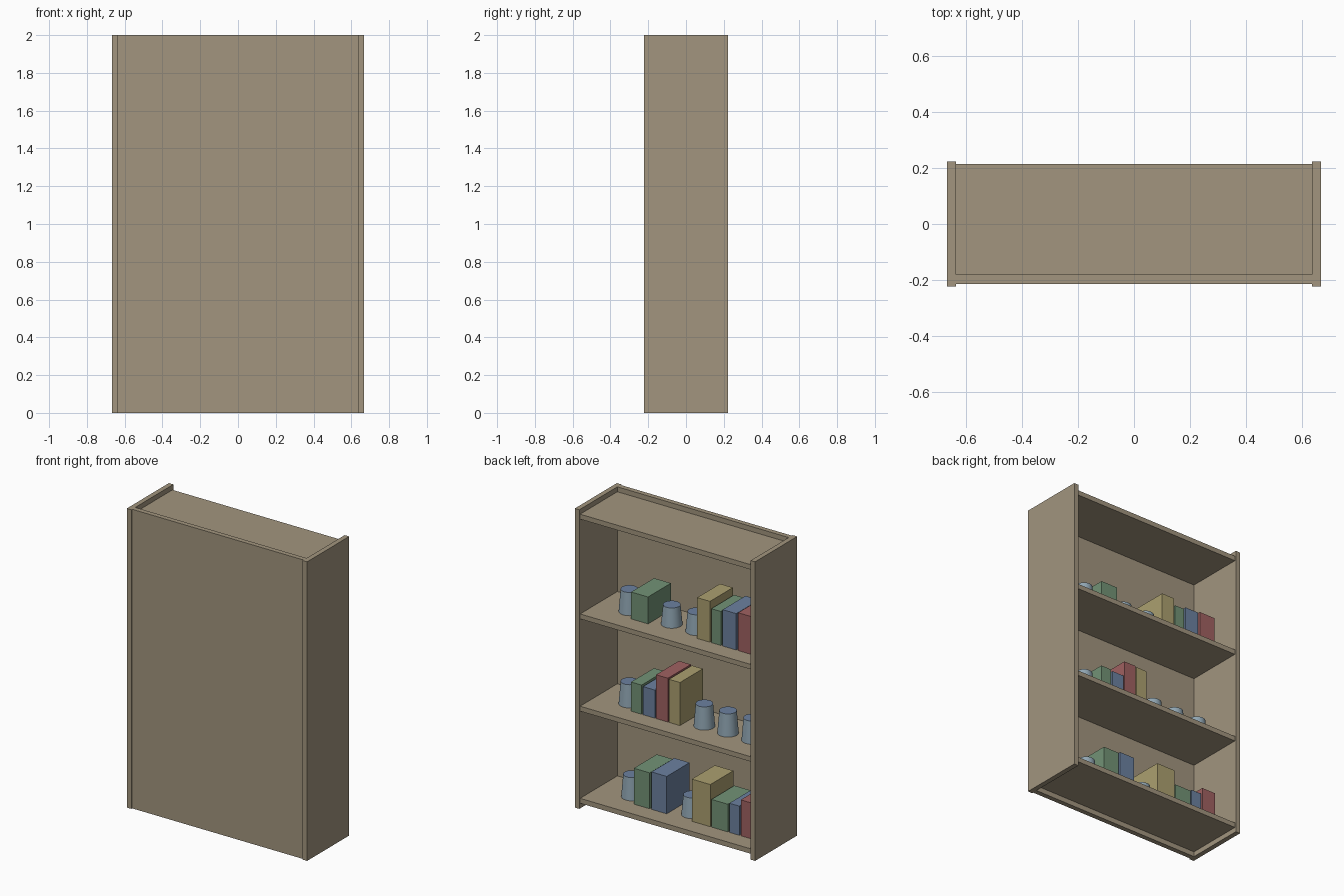
import bpy
import bmesh
import math

cube = bpy.data.objects.get("Cube")
if cube:
    bpy.data.objects.remove(cube, do_unlink=True)


def material(name, rgb):
    mat = bpy.data.materials.new(name)
    mat.use_nodes = True
    colour = (*rgb, 1.0)
    mat.diffuse_color = colour
    mat.node_tree.nodes["Principled BSDF"].inputs["Base Color"].default_value = colour
    return mat


wood = material("wood", (0.36, 0.30, 0.21))
green = material("green_cover", (0.17, 0.29, 0.18))
blue = material("blue_cover", (0.15, 0.22, 0.35))
red = material("red_cover", (0.35, 0.12, 0.12))
yellow = material("yellow_cover", (0.41, 0.35, 0.16))
glaze = material("pale_blue_glaze", (0.28, 0.38, 0.45))


def finish(name, bm, *mats):
    mesh = bpy.data.meshes.new(name)
    bm.to_mesh(mesh)
    bm.free()
    for mat in mats:
        mesh.materials.append(mat)
    obj = bpy.data.objects.new(name, mesh)
    bpy.context.collection.objects.link(obj)
    return obj


def box(name, xs, ys, zs, mat):
    """Axis-aligned block given by its limits on each axis."""
    bm = bmesh.new()
    bmesh.ops.create_cube(bm, size=1)
    for v in bm.verts:
        v.co = [lim[0] if c < 0 else lim[1] for c, lim in zip(v.co, (xs, ys, zs))]
    return finish(name, bm, mat)


def cup(name, x, z, height):
    """Upturned tapered cup with a blue base on top."""
    bm = bmesh.new()
    bmesh.ops.create_cone(bm, cap_ends=True, segments=32,
                          radius1=0.065, radius2=0.053, depth=height)
    for f in bm.faces:
        f.material_index = 1 if f.normal.z > 0.9 else 0
    obj = finish(name, bm, glaze, blue)
    obj.location = (x, 0.01, z + height / 2)
    bpy.ops.object.select_all(action="DESELECT")
    obj.select_set(True)
    bpy.context.view_layer.objects.active = obj
    bpy.ops.object.shade_smooth_by_angle(angle=math.radians(35))


# Cabinet case
T = 0.033
INNER = 0.634
OUTER = 0.667
for side, s in (("left", 1), ("right", -1)):
    box(side + "_side_panel", sorted((s * INNER, s * OUTER)), (-0.222, 0.222), (0, 2), wood)
box("closed_panel", (-INNER, INNER), (-0.213, -0.18), (0, 2), wood)
box("top_board", (-INNER, INNER), (-0.18, 0.213), (2 - 2 * T, 2 - T), wood)

# Each shelf: height of its top, books (left, right, height, cover), cups (x, height)
shelves = {
    "lower": (0.067,
              [(0.32, 0.203, 0.24, green), (0.19, 0.077, 0.25, blue),
               (-0.109, -0.246, 0.282, yellow), (-0.254, -0.375, 0.185, green),
               (-0.386, -0.46, 0.195, blue), (-0.471, -0.573, 0.24, red)],
              [(0.393, 0.15), (-0.052, 0.133)]),
    "middle": (0.683,
               [(0.341, 0.263, 0.195, green), (0.252, 0.164, 0.188, blue),
                (0.156, 0.068, 0.293, red), (0.06, -0.021, 0.288, yellow)],
               [(0.412, 0.15), (-0.143, 0.15), (-0.318, 0.15), (-0.497, 0.15)]),
    "upper": (1.3,
              [(0.34, 0.215, 0.18, green), (-0.148, -0.243, 0.273, yellow),
               (-0.253, -0.323, 0.227, green), (-0.337, -0.437, 0.243, blue),
               (-0.451, -0.571, 0.253, red)],
              [(0.412, 0.15), (0.098, 0.13), (-0.083, 0.133)]),
}

# Shelves with their contents
for level, (z, books, cups) in shelves.items():
    box(level + "_shelf", (-INNER, INNER), (-0.18, 0.213), (z - T, z), wood)
    for i, (left, right, height, cover) in enumerate(books, 1):
        box(f"{level}_book_{i}", (right, left), (-0.148, 0.094), (z, z + height), cover)
    for i, (x, height) in enumerate(cups, 1):
        cup(f"{level}_cup_{i}", x, z, height)
